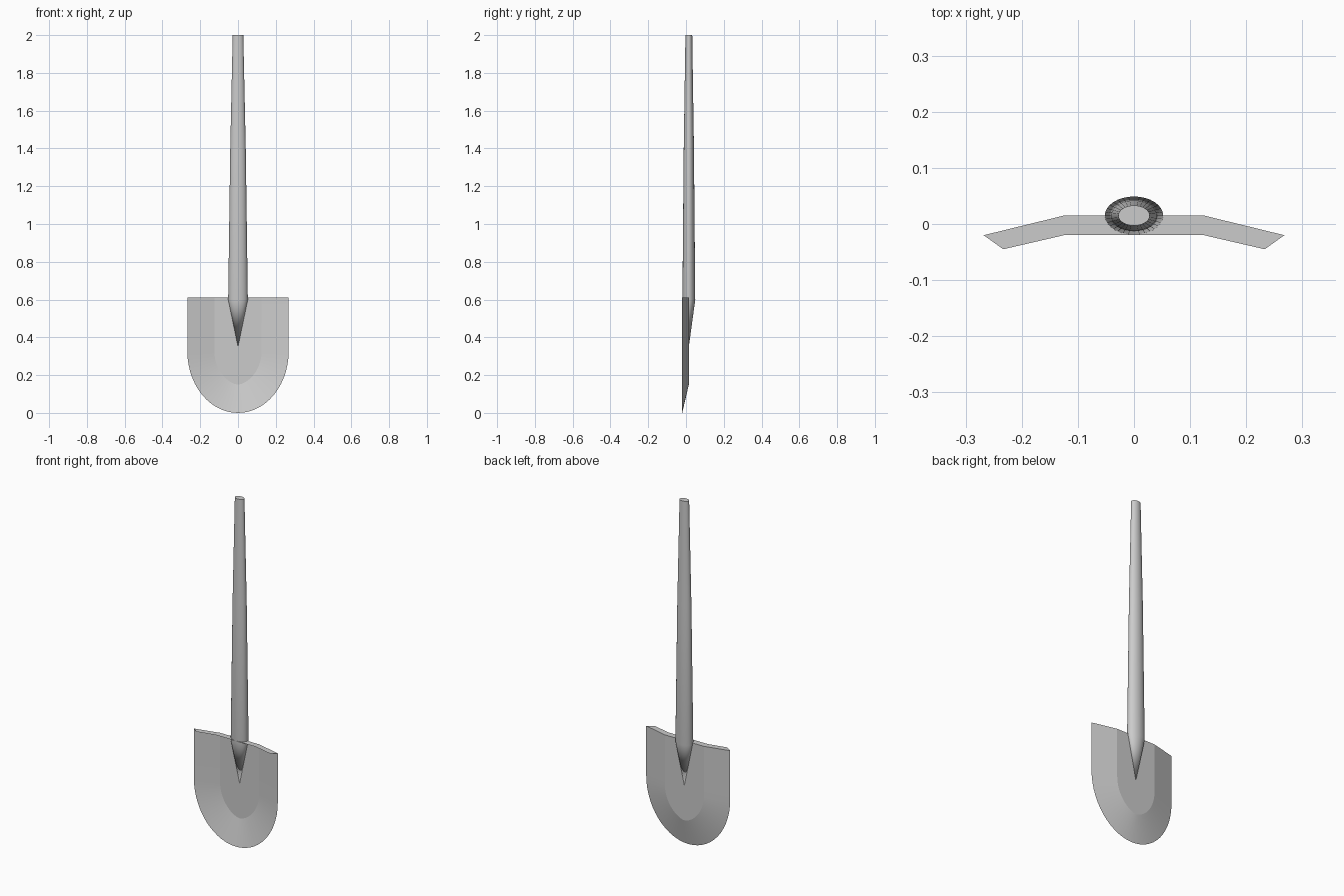
import bpy, bmesh
from math import sin, cos, pi, radians

if "Cube" in bpy.data.objects:
    bpy.data.objects.remove(bpy.data.objects["Cube"])


def make(name, verts, faces, angle):
    me = bpy.data.meshes.new(name)
    me.from_pydata(verts, [], faces)
    bm = bmesh.new()
    bm.from_mesh(me)
    bmesh.ops.recalc_face_normals(bm, faces=bm.faces)
    bm.to_mesh(me)
    bm.free()
    ob = bpy.data.objects.new(name, me)
    bpy.context.collection.objects.link(ob)
    bpy.ops.object.select_all(action='DESELECT')
    ob.select_set(True)
    bpy.context.view_layer.objects.active = ob
    bpy.ops.object.shade_smooth_by_angle(angle=radians(angle))
    return ob


TOP, BEND, N = 0.61, 0.325, 28


def u_outline(half, bottom, y, power):
    # U shape: straight sides, rounded or slightly pointed bottom
    pts = [(half, y, TOP)]
    for i in range(N + 1):
        t = pi * i / N
        c = cos(t)
        x = half * abs(c) ** power * (1 if c > 0 else -1)
        pts.append((x, y, BEND - (BEND - bottom) * sin(t)))
    return pts + [(-half, y, TOP)]


# Blade: thin dished sheet with a flat centre and a sloping border
outer = u_outline(0.268, 0.0, -0.02, 1.0)
inner = u_outline(0.125, 0.15, 0.015, 1.2)
n = len(outer)
faces = [(i, i + 1, n + i + 1, n + i) for i in range(n - 1)]
faces += [(n + i, n + i + 1, 2 * n - 2 - i, 2 * n - 1 - i) for i in range(n // 2 - 1)]
if n % 2:
    m = n + n // 2
    faces.append((m - 1, m, m + 1))
make("blade", outer + inner, faces, 9)

# Foot step: flat lip folded forward along the top of the blade
back = [(-0.268, -0.02), (-0.125, 0.015), (0.125, 0.015), (0.268, -0.02)]
front = [(-0.233, -0.045), (-0.125, -0.02), (0.125, -0.02), (0.233, -0.045)]
make("foot_step", [(x, y, TOP) for x, y in back + front],
     [(i, 4 + i, 5 + i, 1 + i) for i in range(3)], 10)

# Handle: tapered oval shaft with a pointed socket at the bottom
SEG, YC = 32, 0.015
rings = [(0.60, 0.052, 0.034), (1.4, 0.041, 0.027), (2.0, 0.028, 0.018)]
verts = [(rx * cos(2 * pi * k / SEG), YC + ry * sin(2 * pi * k / SEG), z)
         for z, rx, ry in rings for k in range(SEG)]
tip = len(verts)
verts.append((0, YC, 0.35))
faces = []
for k in range(SEG):
    j = (k + 1) % SEG
    faces.append((tip, j, k))
    for r in range(len(rings) - 1):
        a, b = r * SEG, (r + 1) * SEG
        faces.append((a + k, a + j, b + j, b + k))
faces.append(tuple(range(2 * SEG, 3 * SEG)))
make("handle", verts, faces, 30)
